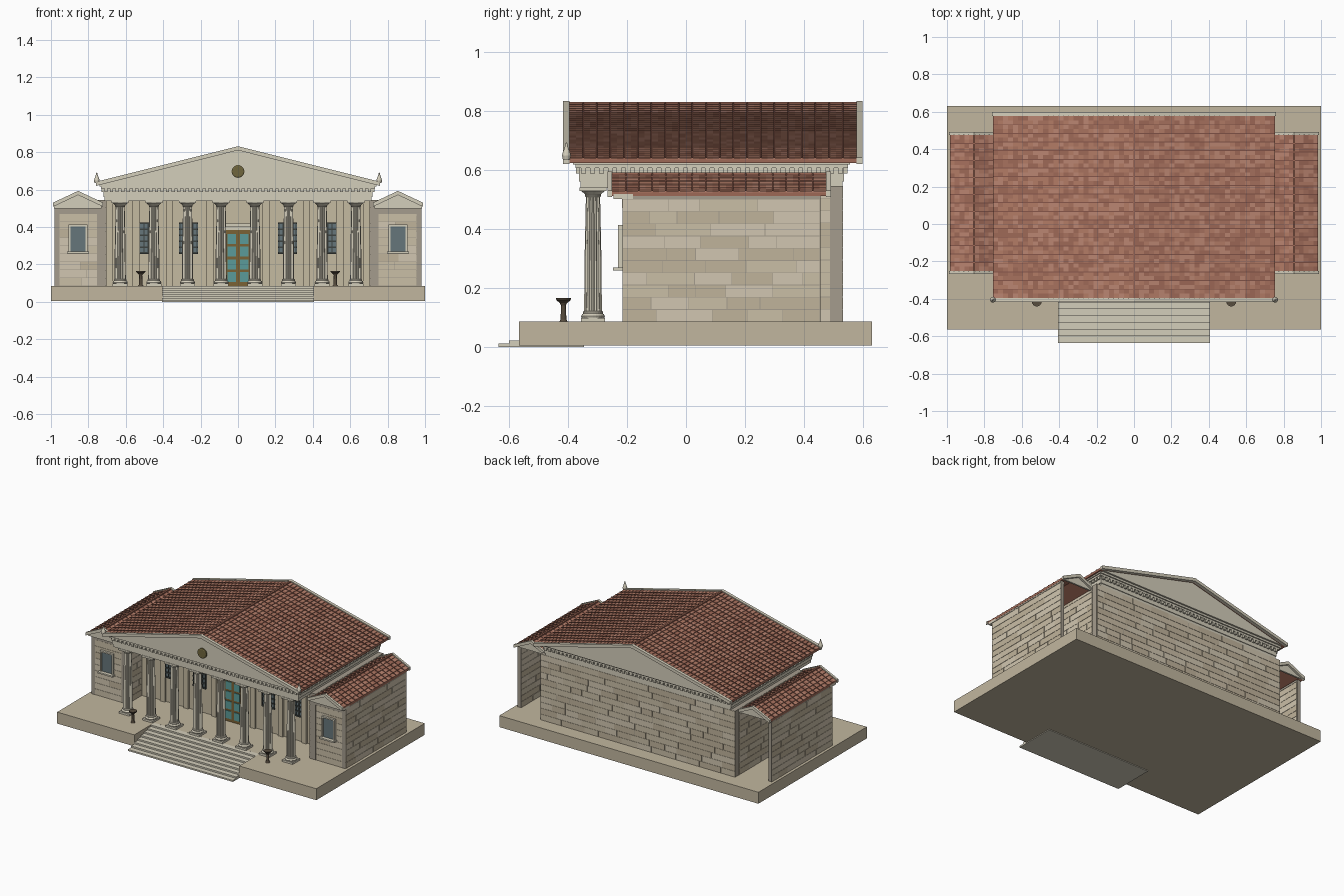
import bpy, bmesh, random
from math import cos, sin, pi

random.seed(4)
if "Cube" in bpy.data.objects:
    bpy.data.objects.remove(bpy.data.objects["Cube"], do_unlink=True)

PALETTE = {
    "floor": "c0b59d", "marble": "d3cdba", "wall": "c4b9a0", "end": "a39b8c",
    "stone_a": "c9bda5", "stone_b": "bfb29a", "stone_c": "d0c5af",
    "tile_a": "a5705e", "tile_b": "b07a65", "tile_c": "9c6857", "tile_d": "b88370",
    "rib": "84564a", "glass": "66757a", "iron": "3f4442", "teal": "5b9a98",
    "wood": "7a6238", "bronze": "6f6640", "dark": "574d40",
}
STONES = [k for k in PALETTE if k.startswith("stone")]
TILES = [k for k in PALETTE if k.startswith("tile")]


def material(name):
    if name in bpy.data.materials:
        return bpy.data.materials[name]
    rgb = [(int(PALETTE[name][i:i + 2], 16) / 255) ** 2.2 for i in (0, 2, 4)]
    m = bpy.data.materials.new(name)
    m.use_nodes = True
    m.diffuse_color = (*rgb, 1)
    shader = m.node_tree.nodes["Principled BSDF"]
    shader.inputs["Base Color"].default_value = (*rgb, 1)
    shader.inputs["Roughness"].default_value = 0.9
    return m


class Part:
    """A named mesh gathered from boxes, prisms and turned shapes."""

    def __init__(self, name):
        self.name, self.bm, self.used = name, bmesh.new(), []

    def face(self, verts, mat):
        if mat not in self.used:
            self.used.append(mat)
        f = self.bm.faces.new(verts)
        f.material_index = self.used.index(mat)

    def loft(self, rings, mat):
        rings = [[self.bm.verts.new(p) for p in r] for r in rings]
        n = len(rings[0])
        for a, b in zip(rings, rings[1:]):
            for i in range(n):
                j = (i + 1) % n
                self.face((a[i], a[j], b[j], b[i]), mat)
        self.face(rings[0][::-1], mat)
        self.face(rings[-1], mat)

    def prism(self, section, y0, y1, mat):
        self.loft([[(x, y, z) for x, z in section] for y in (y0, y1)], mat)

    def box(self, xs, ys, zs, mat):
        (a, b), (c, d) = xs, zs
        self.prism([(a, c), (b, c), (b, d), (a, d)], *ys, mat)

    def turn(self, profile, mat, at=(0, 0), n=16, flute=1):
        rings = []
        for r, z in profile:
            radii = [r * (flute if i % 2 else 1) for i in range(n)]
            rings.append([(at[0] + q * cos(2 * pi * i / n), at[1] + q * sin(2 * pi * i / n), z)
                          for i, q in enumerate(radii)])
        self.loft(rings, mat)

    def done(self):
        bmesh.ops.recalc_face_normals(self.bm, faces=self.bm.faces)
        mesh = bpy.data.meshes.new(self.name)
        self.bm.to_mesh(mesh)
        self.bm.free()
        for m in self.used:
            mesh.materials.append(material(m))
        ob = bpy.data.objects.new(self.name, mesh)
        bpy.context.collection.objects.link(ob)
        return ob


def block_wall(name, xs, ys, zs, along_x):
    """Plain core with random-length blocks standing a little proud of it."""
    p = Part(name)
    xs, ys = sorted(xs), sorted(ys)
    p.box(xs, ys, zs, "end")
    run, across = (xs, ys) if along_x else (ys, xs)
    proud = (across[0] - .002, across[1] + .002)
    rows = round((zs[1] - zs[0]) / .042)
    h = (zs[1] - zs[0]) / rows
    for r in range(rows):
        z = (zs[0] + r * h + .001, zs[0] + (r + 1) * h - .001)
        a = run[0] + .001
        while a < run[1] - .002:
            b = a + random.uniform(.08, .2)
            if b > run[1] - .05:
                b = run[1] - .001
            seg = (a, b - .002)
            p.box(*((seg, proud) if along_x else (proud, seg)), z, random.choice(STONES))
            a = b
    return p.done()


def chevron(cx, half, ze, zr, t):
    return [(cx - half, ze), (cx, zr), (cx + half, ze),
            (cx + half, ze - t), (cx, zr - t), (cx - half, ze - t)]


def gable_roof(name, cx, half, ze, zr, ys, cols, rows, rim, recess):
    y0, y1 = ys
    p = Part(name + "_tiles")
    p.prism(chevron(cx, half, ze, zr, .012), y0, y1, "tile_c")
    w = (y1 - y0) / cols
    at = lambda s, u, lift: (cx + s * half * (1 - u), ze + (zr - ze) * u + lift)
    for s in (-1, 1):
        for r in range(rows):
            u, v = r / rows, (r + 1) / rows
            section = [at(s, u, -.002), at(s, u, .005), at(s, v, .001), at(s, v, -.002)]
            for c in range(cols):
                p.prism(section, y0 + c * w, y0 + (c + 1) * w, random.choice(TILES))
        rib = [at(s, 0, 0), at(s, 0, .008), at(s, 1, .006), at(s, 1, 0)]
        for c in range(2, cols, 2):
            p.prism(rib, y0 + c * w - .0025, y0 + c * w + .0025, "rib")
    p.box((cx - .006, cx + .006), ys, (zr - .004, zr + .008), "tile_c")
    p.done()
    # raking cornices and gable ends
    g = Part(name + "_gables")
    for y, out in ((y0, -1), (y1, 1)):
        g.prism(chevron(cx, half + .004, ze + .008, zr + .01, .022), y, y + out * rim, "marble")
        inner = y - out * recess
        g.prism([(cx - half, ze - .006), (cx + half, ze - .006), (cx, zr - .006)],
                inner, inner + out * .012, "marble")
    g.done()


# Platform with flanking blocks, and steps between them
p = Part("platform")
p.box((-1, 1), (-.345, .63), (.005, .085), "floor")
for s in (-1, 1):
    p.box((s * .405, s), (-.565, -.345), (.005, .085), "floor")
p.done()
p = Part("front_steps")
for i in range(8):
    p.box((-.405, .405), (-.635 + i * .036, -.345), (0, (i + 1) * .0106), "marble")
p.done()

# Main walls
block_wall("back_wall", (-.75, .75), (.49, .53), (.085, .545), True)
for s, side in ((-1, "right"), (1, "left")):
    block_wall(side + "_main_wall", (s * .705, s * .75), (-.215, .49), (.085, .545), False)
p = Part("portico_wall")
p.box((-.705, .705), (-.04, 0), (.085, .545), "wall")
for s in (-1, 1):
    for x in (.15, .365, .545, .685):
        p.box((s * x - .018, s * x + .018), (-.054, -.04), (.085, .54), "wall")
p.done()

# Barred windows of the portico
for s in (-1, 1):
    for x in (.265, .48):
        p = Part("barred_window")
        c = s * x
        p.box((c - .05, c + .05), (-.044, -.04), (.255, .425), "glass")
        for i in range(5):
            b = c - .046 + i * .023
            p.box((b - .003, b + .003), (-.05, -.044), (.255, .425), "iron")
        for i in range(6):
            z = .255 + i * .032
            p.box((c - .05, c + .05), (-.05, -.044), (z, z + .01), "iron")
        p.done()

# Door with glazed panels and a stepped hood
p = Part("door")
p.box((-.068, .068), (-.056, -.04), (.085, .385), "wood")
for s in (-1, 1):
    for i in range(4):
        z = .105 + i * .068
        p.box((s * .01, s * .055), (-.06, -.056), (z, z + .054), "teal")
p.done()
p = Part("door_hood")
p.box((-.075, .075), (-.062, -.04), (.385, .402), "marble")
p.box((-.085, .085), (-.072, -.04), (.402, .42), "marble")
p.done()

# Fluted columns sharing one mesh
p = Part("column")
p.box((-.04, .04), (-.04, .04), (.085, .098), "marble")
p.turn([(.038, .098), (.04, .104), (.037, .11), (.033, .113), (.034, .118), (.03, .122)], "marble", n=24)
p.turn([(.03, .12), (.029, .28), (.024, .51)], "marble", n=32, flute=.86)
p.turn([(.025, .508), (.028, .512), (.026, .516), (.04, .528)], "marble", n=24)
p.box((-.045, .045), (-.045, .045), (.527, .54), "marble")
column = p.done()
column.location = (-.63, -.315, 0)
for i in range(1, 8):
    ob = column.copy()
    ob.location.x = -.63 + i * .18
    bpy.context.collection.objects.link(ob)

# Entablature with dentils all round
p = Part("entablature")
for i, (z0, z1) in enumerate([(.538, .56), (.56, .585), (.585, .605), (.605, .617), (.617, .632)]):
    grow = (0, .005, .005, .018, .026)[i]
    p.box((-.715 - grow, .715 + grow), (-.357 - grow, .53 + grow), (z0, z1), "marble")
for i in range(48):
    x = -.715 + i * .03
    for y in (-.372, .535):
        p.box((x, x + .017), (y, y + .012), (.587, .605), "marble")
for i in range(30):
    y = -.355 + i * .03
    for s in (-1, 1):
        p.box((s * .72, s * .73), (y, y + .017), (.587, .605), "marble")
p.done()

# Main roof, emblem and corner finials
gable_roof("main_roof", 0, .755, .634, .822, (-.395, .577), 42, 28, .021, -.002 + .02)
p = Part("pediment_disc")
p.turn([(.034, 0), (.034, .012), (.028, .015)], "bronze", n=24)
disc = p.done()
disc.rotation_euler.x = pi / 2
disc.location = (0, -.386, .697)
for s in (-1, 1):
    p = Part("corner_finial")
    p.turn([(.012, .635), (.015, .648), (.012, .66), (.006, .675), (.002, .692)],
           "marble", (s * .755, -.405), 12)
    p.done()

# Side wings, open at the back
for s, side in ((-1, "right"), (1, "left")):
    block_wall(side + "_wing_side", (s * .955, s * .98), (-.215, .455), (.085, .5), False)
    block_wall(side + "_wing_front", (s * .75, s * .955), (-.213, -.18), (.085, .47), True)
    p = Part(side + "_wing_lintel")
    p.box((s * .75, s * .98), (-.216, -.18), (.47, .5), "end")
    p.box((s * .952, s * .983), (-.215, .455), (.5, .514), "end")
    p.box((s * .73, s * .985), (-.245, -.18), (.5, .517), "marble")
    p.done()
    gable_roof(side + "_wing_roof", s * .855, .13, .522, .583, (-.25, .475), 32, 5, .016, .01)
    # framed window with sill
    p = Part(side + "_wing_window")
    c = s * .855
    p.box((c - .043, c + .043), (-.222, -.213), (.265, .41), "glass")
    for e in (-1, 1):
        p.box((c + e * .04, c + e * .05), (-.23, -.213), (.265, .41), "marble")
    p.box((c - .05, c + .05), (-.23, -.213), (.402, .412), "marble")
    p.box((c - .058, c + .058), (-.247, -.213), (.258, .268), "marble")
    p.done()

# Fire bowls on stands
for s in (-1, 1):
    p = Part("fire_bowl")
    p.turn([(.014, .085), (.01, .092), (.008, .14), (.012, .148), (.024, .158), (.026, .166), (.02, .164)],
           "dark", (s * .52, -.415), 16)
    p.done()
